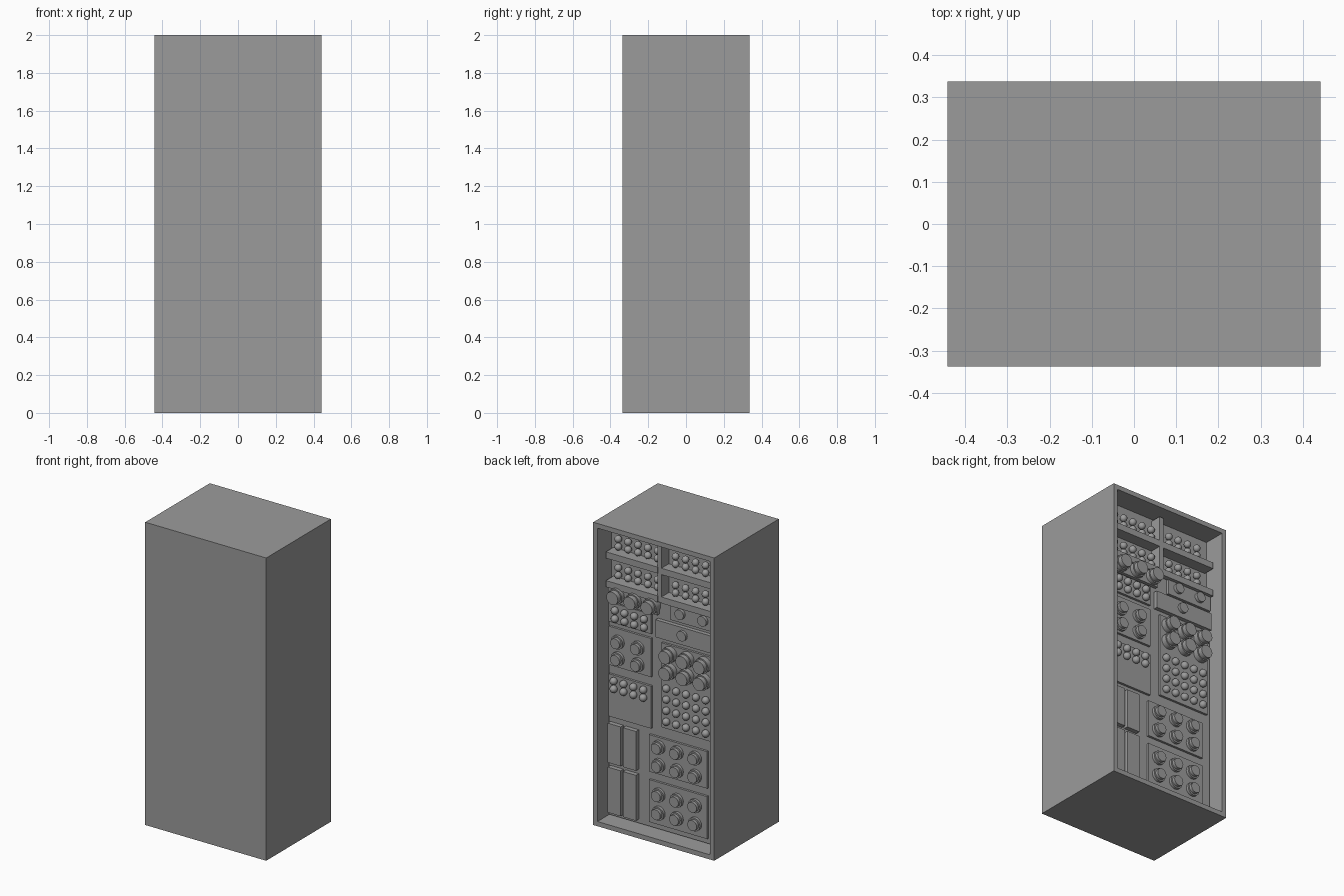
import bpy, bmesh, math
from mathutils import Matrix, Vector

if "Cube" in bpy.data.objects:
    bpy.data.objects.remove(bpy.data.objects["Cube"])

grey = bpy.data.materials.new("plain grey")
grey.use_nodes = True
COLOUR = (0.33, 0.33, 0.33, 1)
grey.diffuse_color = COLOUR
grey.node_tree.nodes["Principled BSDF"].inputs["Base Color"].default_value = COLOUR

BACK = 0.235    # main control board surface
FRONT = 0.25    # face of the raised panels
DEEP = 0.19     # floor of the recess


def finish(name, bm, smooth=False):
    mesh = bpy.data.meshes.new(name)
    bm.to_mesh(mesh)
    bm.free()
    mesh.materials.append(grey)
    obj = bpy.data.objects.new(name, mesh)
    bpy.context.collection.objects.link(obj)
    if smooth:
        bpy.ops.object.select_all(action='DESELECT')
        obj.select_set(True)
        bpy.context.view_layer.objects.active = obj
        bpy.ops.object.shade_smooth_by_angle(angle=math.radians(35))
    return obj


def box(name, x0, x1, z0, z1, y1=FRONT, y0=DEEP):
    bm = bmesh.new()
    centre = Vector((x0 + x1, y0 + y1, z0 + z1)) / 2
    size = (x1 - x0, y1 - y0, z1 - z0, 1)
    bmesh.ops.create_cube(bm, size=1, matrix=Matrix.Translation(centre) @ Matrix.Diagonal(size))
    return finish(name, bm)


def balls(name, xs, zs, y=0.262, radius=0.024):
    bm = bmesh.new()
    for x in xs:
        for z in zs:
            bmesh.ops.create_uvsphere(bm, u_segments=16, v_segments=10, radius=radius,
                                      matrix=Matrix.Translation((x, y, z)))
    finish(name, bm, True)


def knobs(name, xs, zs, steps):
    """Stacked discs facing the back; each step is (radius, start, end)."""
    bm = bmesh.new()
    for x in xs:
        for z in zs:
            for radius, y0, y1 in steps:
                place = Matrix.Translation((x, (y0 + y1) / 2, z)) @ Matrix.Rotation(math.pi / 2, 4, 'X')
                bmesh.ops.create_cone(bm, cap_ends=True, segments=20, radius1=radius,
                                      radius2=radius, depth=y1 - y0, matrix=place)
    finish(name, bm, True)


def row(start, step, count):
    return [start + step * i for i in range(count)]


SMALL = [(0.033, BACK, 0.27)]
MEDIUM = [(0.044, BACK, 0.268), (0.034, 0.268, 0.288)]
LARGE = [(0.05, BACK, 0.285), (0.042, 0.285, 0.315)]

# Cabinet with a rimmed recess in its back
bm = bmesh.new()
bmesh.ops.create_cube(bm, size=1, matrix=Matrix.Translation((0, 0, 1)) @ Matrix.Diagonal((0.884, 0.674, 2, 1)))
back = max(bm.faces, key=lambda f: f.calc_center_median().y)
bmesh.ops.inset_region(bm, faces=[back], thickness=0.044)
bmesh.ops.translate(bm, verts=list(back.verts), vec=(0, 0, 0))
ring = bmesh.ops.extrude_discrete_faces(bm, faces=[back])["faces"][0]
bmesh.ops.translate(bm, verts=list(ring.verts), vec=(0, DEEP - 0.337, 0))
finish("cabinet", bm)

# Main board below the shelves
box("control_board", -0.398, 0.398, 0.044, 1.57, BACK)

# Shelves with double rows of bulbs
box("shelf_divider", -0.008, 0.022, 1.56, 1.955, 0.265)
for level, top in (("upper", 1.79), ("lower", 1.60)):
    box(level + "_left_shelf", 0.02, 0.398, top - 0.042, top, 0.268)
    box(level + "_right_shelf", -0.398, -0.008, top - 0.042, top, 0.268)
    heights = (top + 0.032, top + 0.082)
    balls(level + "_left_shelf_bulbs", row(0.052, 0.072, 5), heights, 0.222, 0.023)
    balls(level + "_right_shelf_bulbs", row(-0.302, 0.073, 4), heights, 0.228, 0.023)

# Left column of panels
box("large_dial_panel", 0.03, 0.39, 1.465, 1.555, 0.258)
knobs("large_dials", row(0.07, 0.125, 3), [1.52], LARGE)
box("upper_bulb_panel", 0.08, 0.39, 1.325, 1.455)
balls("upper_bulbs", row(0.125, 0.071, 4), (1.36, 1.415))
box("four_dial_panel", 0.08, 0.39, 1.04, 1.295)
knobs("four_dials", (0.174, 0.319), (1.10, 1.21), MEDIUM)
box("lower_bulb_panel", 0.08, 0.39, 0.70, 0.98)
balls("lower_bulbs", row(0.13, 0.072, 4), (0.895, 0.947))

# Slab covers at the bottom left
for i, (z0, z1) in enumerate(((0.07, 0.37), (0.40, 0.66))):
    for j, x in enumerate((0.18, 0.292)):
        box(f"slab_cover_{i}_{j}", x, x + 0.095, z0, z1, 0.265)

# Right column of panels
box("two_button_panel", -0.39, -0.06, 1.457, 1.555)
knobs("two_buttons", (-0.137, -0.303), [1.517], SMALL)
box("one_button_panel", -0.39, 0.04, 1.32, 1.435, 0.262)
knobs("one_button", [-0.16], [1.385], [(0.033, BACK, 0.28)])
box("large_mixed_panel", -0.37, 0.005, 0.73, 1.288)
knobs("mixed_panel_dials", row(-0.31, 0.125, 3), (1.12, 1.23), LARGE)
balls("mixed_panel_bulbs", row(-0.325, 0.072, 5), row(0.78, 0.073, 4), 0.26)

# Two six-dial panels at the bottom right
for name, z0, z1 in (("upper", 0.413, 0.657), ("lower", 0.08, 0.36)):
    box(name + "_six_dial_panel", -0.33, 0.095, z0, z1)
    middle = (z0 + z1) / 2
    knobs(name + "_six_dials", row(-0.245, 0.133, 3), (middle - 0.06, middle + 0.06), MEDIUM)
